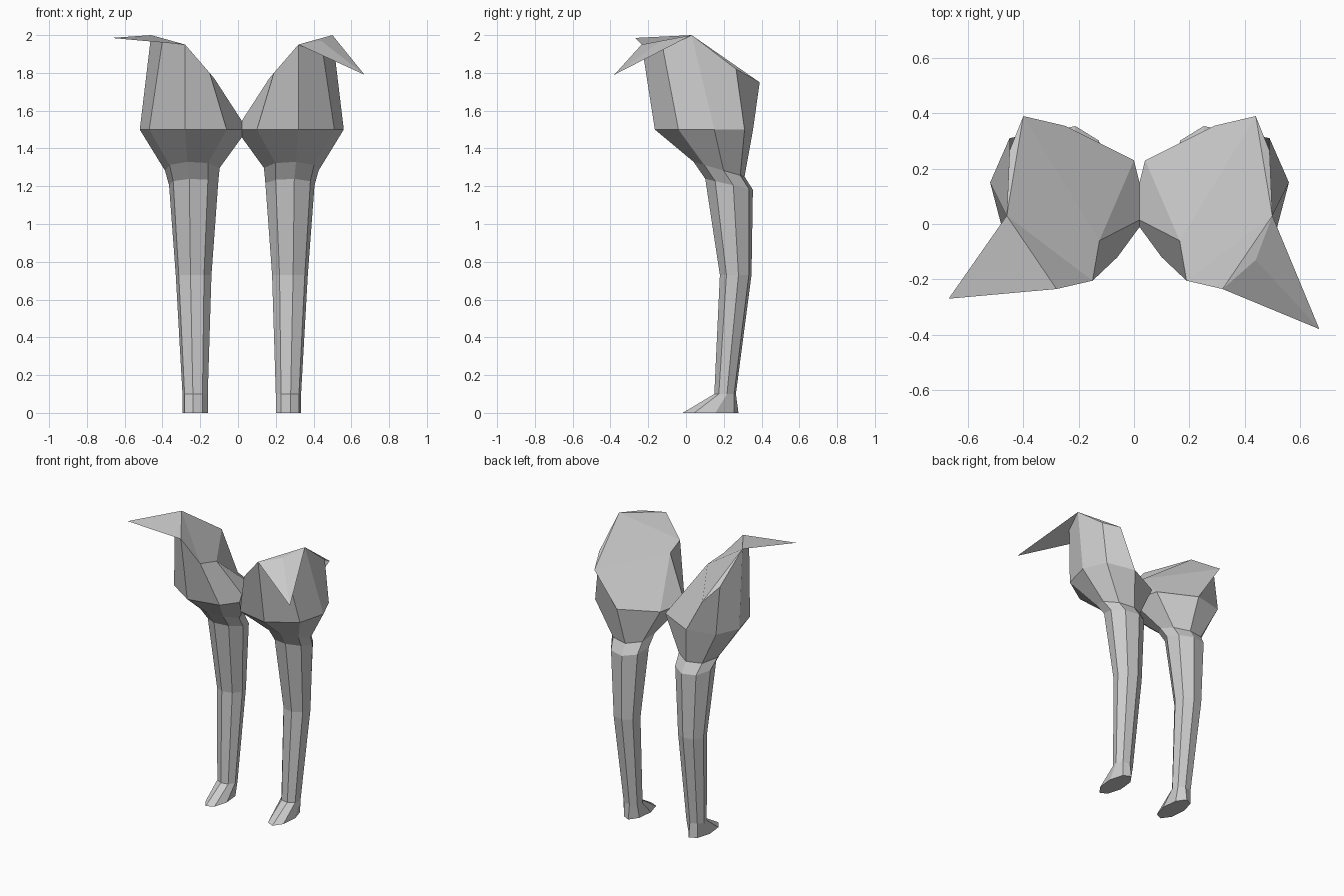
import bpy, bmesh
from math import cos, sin, radians

cube = bpy.data.objects.get("Cube")
if cube:
    bpy.data.objects.remove(cube, do_unlink=True)

MID = 0.02  # x of the symmetry plane between the legs

grey = bpy.data.materials.new("plain_grey")
grey.use_nodes = True
COLOUR = (0.6, 0.6, 0.6, 1)
grey.diffuse_color = COLOUR
grey.node_tree.nodes["Principled BSDF"].inputs["Base Color"].default_value = COLOUR

# Leg sections: centre x, centre y, radius x, radius y, height, backward tilt
SECTIONS = [
    (0.267, 0.130, 0.068, 0.150, 0.00, 0.0),
    (0.267, 0.207, 0.068, 0.058, 0.10, 0.0),
    (0.275, 0.263, 0.096, 0.085, 0.73, 0.0),
    (0.275, 0.228, 0.132, 0.128, 1.21, 0.23),
    (0.282, 0.175, 0.147, 0.137, 1.29, 0.29),
]

# Widest outline of the thigh, at one height
HIP_Z = 1.5
HIP = [(0.56, 0.15), (0.51, -0.04), (0.32, -0.165), (0.10, -0.12),
       (-0.01, 0.03), (0.04, 0.23), (0.29, 0.355), (0.49, 0.31)]

# Corners of the slanted thigh top
TOP = {
    "peak": (0.50, 0.03, 2.0), "brow": (0.44, -0.13, 1.97),
    "front": (0.32, -0.235, 1.95), "inner_front": (0.19, -0.205, 1.8),
    "inner": (0.165, -0.06, 1.77), "back": (0.44, 0.39, 1.75),
    "outer_back": (0.49, 0.265, 1.82),
}


def mirrored(co, side):
    return (MID + side * (co[0] - MID), co[1], co[2])


def finish(bm, name):
    bmesh.ops.recalc_face_normals(bm, faces=bm.faces[:])
    mesh = bpy.data.meshes.new(name)
    bm.to_mesh(mesh)
    bm.free()
    mesh.materials.append(grey)
    bpy.context.collection.objects.link(bpy.data.objects.new(name, mesh))


def octagon(cx, cy, rx, ry, z, tilt):
    points = []
    for i in range(8):
        a = radians(10 - 45 * i)
        dy = ry * sin(a)
        points.append((cx + rx * cos(a), cy + dy, z - tilt * dy))
    return points


def build_leg(name, side):
    bm = bmesh.new()
    # Loft from the foot up to the hip
    outlines = [octagon(*s) for s in SECTIONS] + [[(x, y, HIP_Z) for x, y in HIP]]
    rings = [[bm.verts.new(mirrored(p, side)) for p in o] for o in outlines]
    bm.faces.new(rings[0])
    for low, high in zip(rings, rings[1:]):
        for i in range(8):
            j = (i + 1) % 8
            bm.faces.new((low[i], low[j], high[j], high[i]))
    # Thigh walls and slanted top
    r = rings[-1]
    t = {k: bm.verts.new(mirrored(p, side)) for k, p in TOP.items()}
    rim = ["peak", "brow", "front", "inner_front", "inner"]
    for i in range(4):
        bm.faces.new((r[i], r[i + 1], t[rim[i + 1]], t[rim[i]]))
    bm.faces.new((r[6], r[7], t["outer_back"], t["back"]))
    bm.faces.new((r[7], r[0], t["peak"], t["outer_back"]))
    bm.faces.new((t["inner"], r[4], r[5]))
    bm.faces.new((t["inner"], r[5], r[6], t["back"]))
    bm.faces.new([t[k] for k in ("peak", "inner_front", "inner", "back")])
    bm.faces.new([t[k] for k in ("peak", "back", "outer_back")])
    bm.faces.new([t[k] for k in ("peak", "front", "inner_front")])
    bm.faces.new([t[k] for k in ("peak", "brow", "front")])
    finish(bm, name)


def build_spike(name, side, tip):
    # Thin pointed flap hanging off the top edge
    bm = bmesh.new()
    a, b, c = [bm.verts.new(mirrored(TOP[k], side)) for k in ("peak", "brow", "front")]
    d = bm.verts.new(tip)
    for face in ((a, b, c), (a, b, d), (b, c, d), (c, a, d)):
        bm.faces.new(face)
    finish(bm, name)


build_leg("left_leg", 1)
build_leg("right_leg", -1)
build_spike("left_spike", 1, (0.67, -0.38, 1.79))
build_spike("right_spike", -1, (-0.67, -0.27, 1.985))
